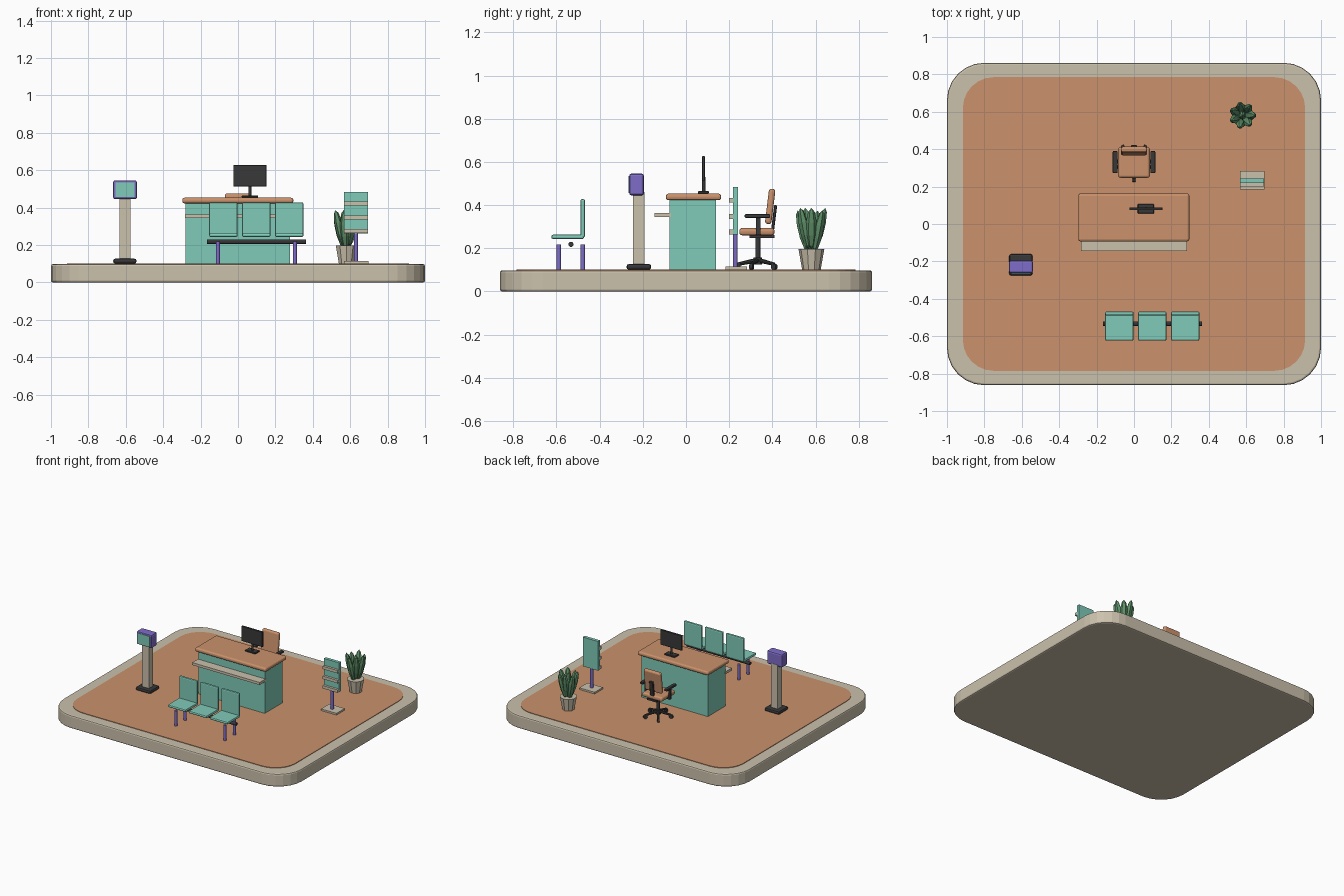
import bpy, bmesh, math
from mathutils import Vector, Matrix

if "Cube" in bpy.data.objects:
    bpy.data.objects.remove(bpy.data.objects["Cube"])


def material(name, r, g, b):
    m = bpy.data.materials.new(name)
    lin = [((c / 255 + 0.055) / 1.055) ** 2.4 for c in (r, g, b)]
    m.diffuse_color = (*lin, 1)
    m.use_nodes = True
    m.node_tree.nodes["Principled BSDF"].inputs["Base Color"].default_value = m.diffuse_color
    return m


TEAL = material("teal", 128, 203, 185)
WOOD = material("warm orange", 203, 146, 108)
BEIGE = material("beige", 203, 193, 172)
BLACK = material("charcoal", 56, 56, 58)
PURPLE = material("purple", 126, 108, 200)
GREEN = material("leaf green", 96, 146, 106)


def finish(name, bm, mat, bevel=0, segs=2):
    bmesh.ops.recalc_face_normals(bm, faces=bm.faces)
    me = bpy.data.meshes.new(name)
    bm.to_mesh(me)
    bm.free()
    me.materials.append(mat)
    ob = bpy.data.objects.new(name, me)
    bpy.context.collection.objects.link(ob)
    if bevel:
        mod = ob.modifiers.new("bevel", 'BEVEL')
        mod.width, mod.segments = bevel, segs
        mod.limit_method = 'ANGLE'
        mod.angle_limit = math.radians(40)
    return ob


def box(name, x, y, z, mat, bevel=0, segs=2, tilt=0):
    """Box from (min, max) pairs, optionally tilted about x."""
    bm = bmesh.new()
    bmesh.ops.create_cube(bm, size=1)
    for v in bm.verts:
        v.co = Vector([v.co[i] * (r[1] - r[0]) for i, r in enumerate((x, y, z))])
    ob = finish(name, bm, mat, bevel, segs)
    ob.location = [(r[0] + r[1]) / 2 for r in (x, y, z)]
    ob.rotation_euler.x = tilt
    return ob


def rod(name, a, b, r1, mat, r2=None, n=12, bevel=0):
    """Cylinder or cone from point a to point b."""
    a, b = Vector(a), Vector(b)
    bm = bmesh.new()
    rot = (b - a).to_track_quat('Z', 'Y').to_matrix().to_4x4()
    bmesh.ops.create_cone(bm, cap_ends=True, segments=n, radius1=r1,
                          radius2=r1 if r2 is None else r2, depth=(b - a).length,
                          matrix=Matrix.Translation((a + b) / 2) @ rot)
    return finish(name, bm, mat, bevel)


def slab(name, hx, hy, r, z0, z1, mat, bevel=0, n=6):
    """Rounded rectangle slab."""
    bm = bmesh.new()
    vs = []
    for k, (sx, sy) in enumerate(((1, 1), (-1, 1), (-1, -1), (1, -1))):
        for i in range(n + 1):
            t = math.pi / 2 * (k + i / n)
            vs.append(bm.verts.new((sx * (hx - r) + r * math.cos(t),
                                    sy * (hy - r) + r * math.sin(t), z0)))
    f = bm.faces.new(vs)
    ext = bmesh.ops.extrude_face_region(bm, geom=[f])["geom"]
    for v in ext:
        if isinstance(v, bmesh.types.BMVert):
            v.co.z = z1
    return finish(name, bm, mat, bevel)


# Platform and floor
slab("platform", 1.0, 0.862, 0.2, 0, 0.098, BEIGE, 0.01)
slab("floor", 0.915, 0.785, 0.165, 0.095, 0.102, WOOD)
F = 0.101

# Reception desk
box("desk_body", (-0.28, 0.278), (-0.076, 0.138), (F, 0.425), TEAL)
box("desk_top", (-0.298, 0.296), (-0.093, 0.163), (0.423, 0.453), WOOD, 0.012, 3)
box("desk_shelf", (-0.283, 0.283), (-0.145, -0.07), (0.345, 0.364), BEIGE)

# Monitor
box("monitor_screen", (-0.025, 0.153), (0.074, 0.088), (0.513, 0.627), BLACK, 0.002, 1)
rod("monitor_neck", (0.064, 0.082, 0.46), (0.064, 0.082, 0.53), 0.008, BLACK)
box("monitor_foot", (0.02, 0.108), (0.055, 0.106), (0.453, 0.465), BLACK, 0.003, 1)

# Waiting bench
for i in range(3):
    x = -0.078 + i * 0.176
    box(f"bench_seat_{i}", (x - 0.076, x + 0.076), (-0.624, -0.472), (0.243, 0.263), TEAL, 0.008)
    box(f"bench_back_{i}", (x - 0.076, x + 0.076), (-0.489, -0.468), (0.25, 0.428), TEAL, 0.008)
rod("bench_rail", (-0.167, -0.533, 0.218), (0.363, -0.533, 0.218), 0.012, BLACK)
for x in (-0.108, 0.304):
    for y in (-0.589, -0.478):
        rod("bench_leg", (x, y, F), (x, y, 0.218), 0.0105, PURPLE)

# Ticket kiosk
box("kiosk_base", (-0.667, -0.543), (-0.275, -0.161), (F, 0.127), BLACK, 0.01)
box("kiosk_post", (-0.634, -0.576), (-0.245, -0.193), (0.12, 0.46), BEIGE)
box("kiosk_head", (-0.668, -0.54), (-0.263, -0.195), (0.445, 0.546), PURPLE, 0.011)
box("kiosk_screen", (-0.654, -0.554), (-0.267, -0.26), (0.456, 0.535), TEAL)

# Leaflet stand
box("leaflet_base", (0.568, 0.697), (0.184, 0.283), (F, 0.115), BEIGE)
rod("leaflet_post", (0.63, 0.229, 0.11), (0.63, 0.229, 0.27), 0.0105, PURPLE)
box("leaflet_panel", (0.568, 0.696), (0.218, 0.242), (0.263, 0.484), TEAL)
for z in (0.275, 0.347, 0.422):
    box("leaflet_pocket", (0.568, 0.696), (0.2, 0.22), (z - 0.011, z + 0.011), BEIGE)

# Potted plant
px, py = 0.58, 0.581
rod("plant_pot", (px, py, F), (px, py, 0.197), 0.043, BEIGE, 0.06, 10)
for i in range(8):
    t = i * math.tau / 7
    centre, out = i == 7, 0.042
    bm = bmesh.new()
    bmesh.ops.create_uvsphere(bm, u_segments=6, v_segments=5, radius=1)
    m = Matrix.Translation((px, py, 0.292 - 0.012 * (i % 2)))
    if not centre:
        m = m @ Matrix.Rotation(t, 4, 'Z') @ Matrix.Translation((out, 0, 0)) \
            @ Matrix.Rotation(math.radians(14), 4, 'Y')
    bmesh.ops.transform(bm, matrix=m @ Matrix.Diagonal((0.021, 0.026, 0.098, 1)), verts=bm.verts)
    finish(f"leaf_{i}", bm, GREEN)

# Office chair
cy = 0.333
box("chair_seat", (-0.085, 0.085), (0.247, 0.41), (0.26, 0.294), WOOD, 0.013, 3)
box("chair_back", (-0.07, 0.07), (0.375, 0.405), (0.312, 0.476), WOOD, 0.012, 3, math.radians(-7))
box("chair_spine", (-0.016, 0.016), (0.4, 0.414), (0.262, 0.4), BLACK, 0.003, 1, math.radians(-7))
box("chair_plate", (-0.04, 0.04), (0.295, 0.41), (0.248, 0.262), BLACK)
rod("chair_column", (0, cy, 0.13), (0, cy, 0.255), 0.012, BLACK)
rod("chair_hub", (0, cy, 0.125), (0, cy, 0.158), 0.02, BLACK)
for s in (-1, 1):
    xs = sorted((s * 0.088, s * 0.114))
    box("chair_armrest", xs, (0.272, 0.39), (0.341, 0.358), BLACK, 0.005)
    box("chair_arm_post", sorted((s * 0.093, s * 0.107)), (0.324, 0.345), (0.27, 0.345), BLACK)
    box("chair_arm_bracket", sorted((s * 0.04, s * 0.107)), (0.324, 0.345), (0.262, 0.274), BLACK)
for k in range(5):
    t = -math.pi / 2 + k * math.tau / 5
    d = Vector((math.cos(t), math.sin(t), 0))
    side = Vector((-d.y, d.x, 0)) * 0.008
    c = Vector((0, cy, 0))
    end = c + d * 0.094
    rod("chair_foot", c + Vector((0, 0, 0.146)), end + Vector((0, 0, 0.126)), 0.011, BLACK, 0.008, 8)
    wheel = end + Vector((0, 0, F + 0.014))
    rod("chair_caster", wheel - side, wheel + side, 0.014, BLACK)
